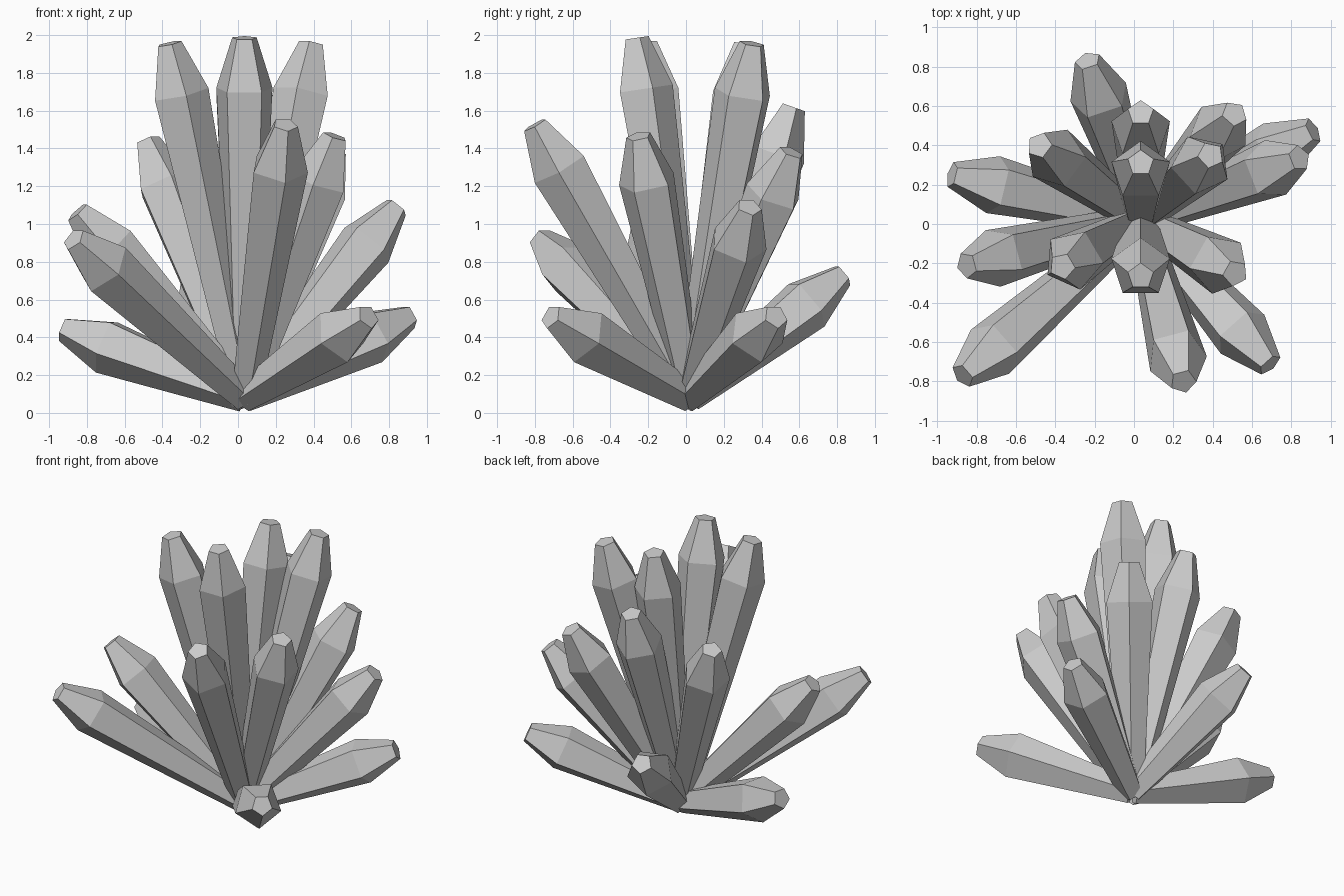
import bpy, bmesh, math
from mathutils import Vector

if "Cube" in bpy.data.objects:
    bpy.data.objects.remove(bpy.data.objects["Cube"])

ROOT = Vector((0.034, 0.02, 0.083))   # shared point the crystals grow from
SIDES = 5
BASE_R, SHOULDER_R, TIP_R = 0.08, 0.156, 0.068


def crystal(name, tip, spin=0.0):
    """Five-sided shard: slim base, wide shoulder, small flat cap at tip."""
    tip = Vector(tip)
    length = (tip - ROOT).length
    axis = (tip - ROOT).normalized()
    side = Vector((0, 0, 1)).cross(axis).normalized()
    down = side.cross(axis)
    if down.z > 0:                     # the first corner points down and outward
        down = -down
    shoulder = length - 0.215 - 0.03 * length
    bm = bmesh.new()
    rings = []
    for dist, rad in ((0, BASE_R), (shoulder, SHOULDER_R), (length, TIP_R)):
        ring = []
        for i in range(SIDES):
            a = spin + i * math.tau / SIDES
            ring.append(bm.verts.new(ROOT + axis * dist
                                     + (down * math.cos(a) + side * math.sin(a)) * rad))
        rings.append(ring)
    for lo, hi in zip(rings, rings[1:]):
        for i in range(SIDES):
            j = (i + 1) % SIDES
            bm.faces.new((lo[i], lo[j], hi[j], hi[i]))
    bm.faces.new(rings[0])
    bm.faces.new(rings[-1])
    bmesh.ops.recalc_face_normals(bm, faces=bm.faces)
    mesh = bpy.data.meshes.new(name)
    bm.to_mesh(mesh)
    bm.free()
    bpy.context.collection.objects.link(bpy.data.objects.new(name, mesh))


# Tip centres, from the steep inner shards to the low outer ones
groups = {
    "tall_crystal": [(0.034, 0.31, 1.955), (0.39, 0.35, 1.955), (-0.365, -0.215, 1.955)],
    "middle_crystal": [(0.034, 0.565, 1.62), (0.51, 0.56, 1.38), (0.515, -0.25, 1.465),
                       (0.25, -0.80, 1.525), (-0.48, 0.40, 1.44)],
    "leaning_crystal": [(0.84, 0.335, 1.09), (-0.85, -0.21, 1.065), (-0.87, -0.77, 0.92)],
    "low_crystal": [(0.91, 0.475, 0.51), (0.69, -0.715, 0.51), (-0.925, 0.25, 0.445),
                    (-0.235, 0.83, 0.73)],
}
for name, tips in groups.items():
    for n, tip in enumerate(tips, 1):
        crystal(f"{name}_{n}", tip)

# Front tall shard shows a flat side outward
crystal("front_tall_crystal", (0.034, -0.265, 1.985), math.pi)
